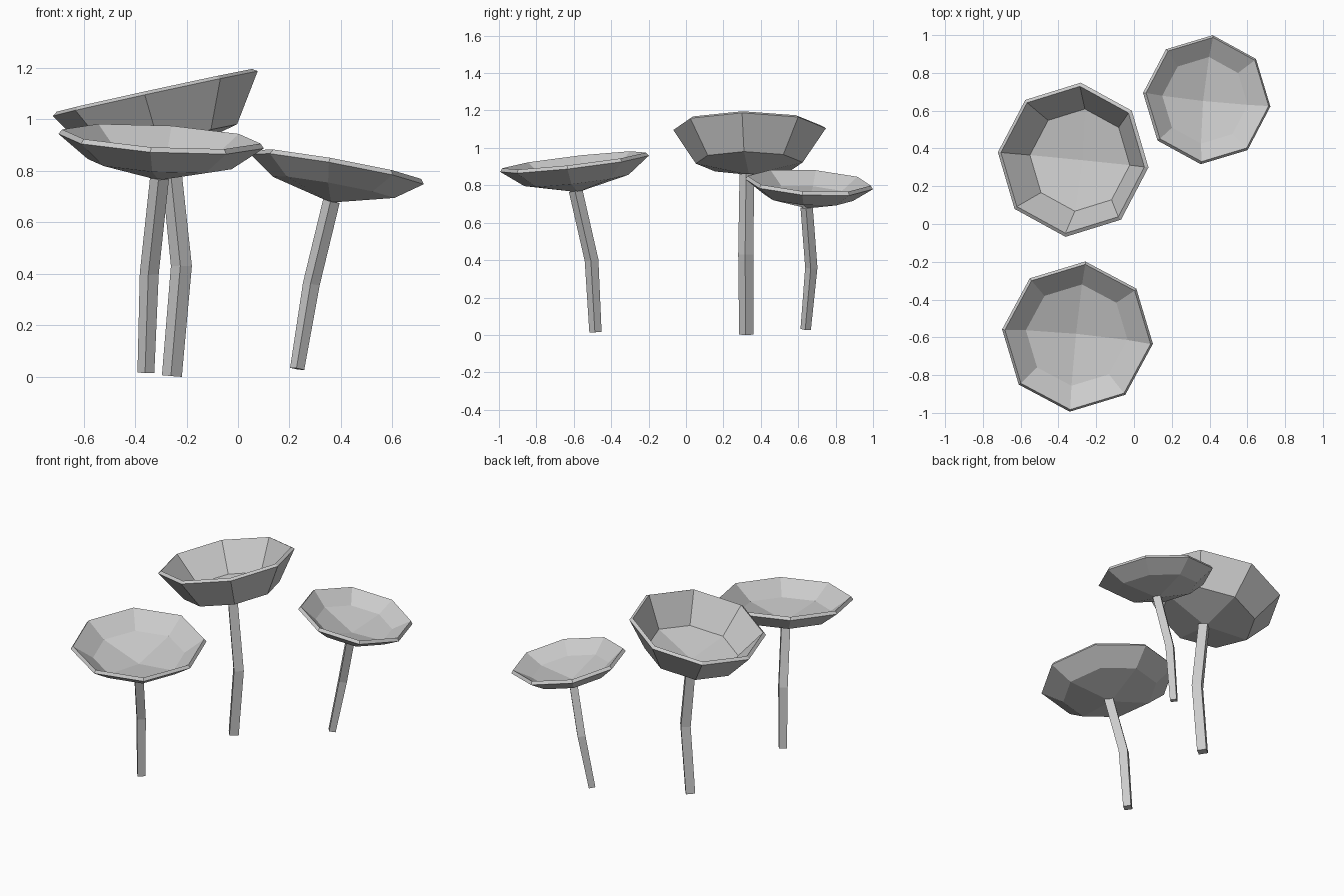
import bpy
import bmesh
from math import cos, sin, tau, radians
from mathutils import Vector

cube = bpy.data.objects.get("Cube")
if cube:
    bpy.data.objects.remove(cube, do_unlink=True)

grey = bpy.data.materials.new("plain_grey")
grey.use_nodes = True
colour = (0.6, 0.6, 0.6, 1)
grey.diffuse_color = colour
grey.node_tree.nodes["Principled BSDF"].inputs["Base Color"].default_value = colour

TURN = radians(-5.7)
UP = Vector((0, 0, 1))


def ring(bm, sides, radius, centre, axis):
    """Regular polygon around a centre, facing along an axis."""
    spin = UP.rotation_difference(axis)
    corners = [Vector((cos(TURN + tau * i / sides), sin(TURN + tau * i / sides), 0))
               for i in range(sides)]
    return [bm.verts.new(centre + spin @ (c * radius)) for c in corners]


def bridge(bm, low, high):
    n = len(low)
    for i in range(n):
        j = (i + 1) % n
        bm.faces.new((low[i], low[j], high[j], high[i]))


def finish(bm, name):
    mesh = bpy.data.meshes.new(name)
    bm.to_mesh(mesh)
    bm.free()
    mesh.materials.append(grey)
    obj = bpy.data.objects.new(name, mesh)
    bpy.context.collection.objects.link(obj)
    return obj


def make_cap(name, centre, slope, radius, ring_depth, depth):
    """Tilted eight-sided dish: a wall ring and a four-quad bottom."""
    centre = Vector(centre)
    axis = Vector((-slope[0], -slope[1], 1)).normalized()
    bm = bmesh.new()
    rim = ring(bm, 8, radius, centre, axis)
    low = ring(bm, 8, radius * 0.7, centre - axis * ring_depth, axis)
    pole = bm.verts.new(centre - axis * depth)
    bridge(bm, low, rim)
    for k in range(0, 8, 2):
        bm.faces.new((pole, low[(k + 2) % 8], low[k + 1], low[k]))
    cap = finish(bm, name)
    shell = cap.modifiers.new("thickness", "SOLIDIFY")
    shell.thickness = 0.022
    shell.offset = -1
    shell.use_even_offset = True


def make_stem(name, points, radii):
    """Bent four-sided stem that follows three points."""
    pts = [Vector(p) for p in points]
    axes = [pts[1] - pts[0], pts[2] - pts[0], pts[2] - pts[1]]
    bm = bmesh.new()
    rings = [ring(bm, 4, r, p, a.normalized()) for p, a, r in zip(pts, axes, radii)]
    for low, high in zip(rings, rings[1:]):
        bridge(bm, low, high)
    bm.faces.new(rings[0][::-1])
    bm.faces.new(rings[-1])
    finish(bm, name)


# Tall middle mushroom with a deep cap
make_cap("tall_cap", (-0.322, 0.34, 1.10), (0.218, -0.01), 0.41, 0.185, 0.25)
make_stem("tall_stem", [(-0.257, 0.323, 0.002), (-0.22, 0.32, 0.43), (-0.265, 0.325, 0.86)],
          (0.039, 0.041, 0.039))

# Front mushroom with a shallow cap
make_cap("front_cap", (-0.299, -0.596, 0.915), (-0.06, 0.115), 0.402, 0.09, 0.153)
make_stem("front_stem", [(-0.358, -0.484, 0.015), (-0.345, -0.505, 0.4), (-0.305, -0.59, 0.772)],
          (0.033, 0.037, 0.037))

# Small back mushroom with a shallow cap
make_cap("back_cap", (0.385, 0.658, 0.806), (-0.18, -0.063), 0.344, 0.072, 0.132)
make_stem("back_stem", [(0.23, 0.64, 0.03), (0.285, 0.67, 0.36), (0.363, 0.645, 0.682)],
          (0.028, 0.033, 0.033))
